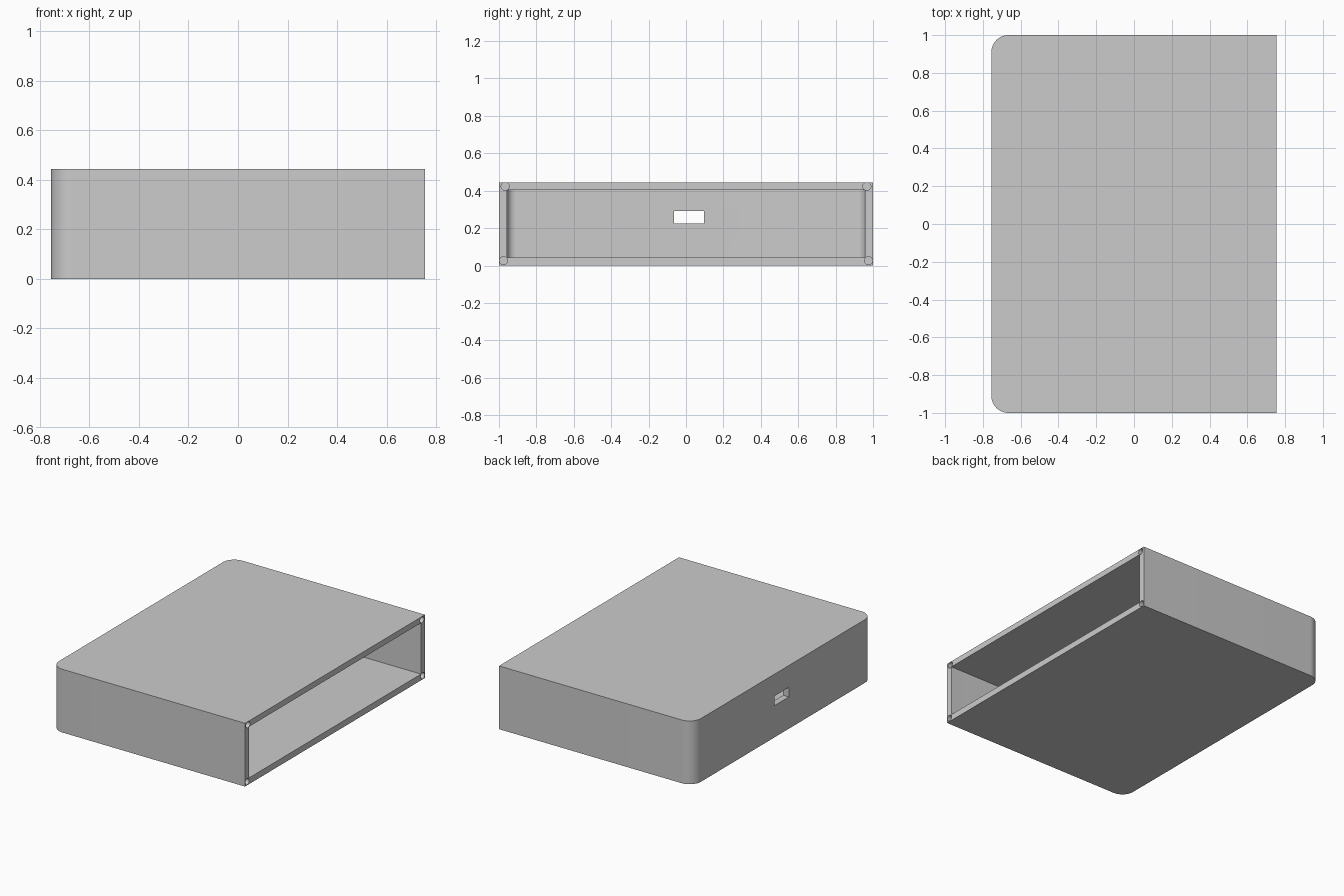
import bpy, bmesh, math

if "Cube" in bpy.data.objects:
    bpy.data.objects.remove(bpy.data.objects["Cube"])

HX, HY, H, T, R = 0.755, 1.0, 0.445, 0.044, 0.09

grey = bpy.data.materials.new("light grey")
grey.diffuse_color = (0.6, 0.6, 0.6, 1)
grey.use_nodes = True
grey.node_tree.nodes["Principled BSDF"].inputs["Base Color"].default_value = grey.diffuse_color


def prism(name, outline, z0, z1):
    """Extrude a flat xy outline from z0 to z1."""
    bm = bmesh.new()
    face = bm.faces.new([bm.verts.new((x, y, z0)) for x, y in outline])
    ext = bmesh.ops.extrude_face_region(bm, geom=[face])
    verts = [g for g in ext["geom"] if isinstance(g, bmesh.types.BMVert)]
    bmesh.ops.translate(bm, verts=verts, vec=(0, 0, z1 - z0))
    bmesh.ops.recalc_face_normals(bm, faces=bm.faces[:])
    mesh = bpy.data.meshes.new(name)
    bm.to_mesh(mesh)
    bm.free()
    mesh.materials.append(grey)
    obj = bpy.data.objects.new(name, mesh)
    bpy.context.collection.objects.link(obj)
    return obj


def rounded_left(x0, x1, hy, r, n=16):
    """Rectangle whose two left corners are rounded."""
    pts = [(x1, -hy), (x1, hy)]
    for sign, start in ((1, 90), (-1, 180)):
        for i in range(n + 1):
            a = math.radians(start + 90 * i / n)
            pts.append((x0 + r + r * math.cos(a), sign * (hy - r) + r * math.sin(a)))
    return pts


# Outer sleeve
case = prism("case_sleeve", rounded_left(-HX, HX, HY, R), 0, H)

# Cutters: open cavity and cable slot
cutters = [
    prism("cavity_cutter", rounded_left(-HX + T, HX + 0.1, HY - T, R - T), T, 0.404),
    prism("slot_cutter", [(-0.9, -0.065), (-0.6, -0.065), (-0.6, 0.095), (-0.9, 0.095)],
          0.224, 0.291),
]

# Cutters: screw holes in the four corners of the open rim
for side in (-1, 1):
    for y, z in ((0.967, 0.423), (0.976, 0.026)):
        bpy.ops.mesh.primitive_cylinder_add(vertices=32, radius=0.0215, depth=0.2,
                                            location=(HX, side * y, z),
                                            rotation=(0, math.pi / 2, 0))
        hole = bpy.context.object
        hole.name = "screw_hole_cutter"
        hole.data.materials.append(grey)
        cutters.append(hole)

for c in cutters:
    c.hide_render = True
    mod = case.modifiers.new(c.name, 'BOOLEAN')
    mod.operation = 'DIFFERENCE'
    mod.solver = 'EXACT'
    mod.object = c

# Apply the cuts and clear the cutters
bpy.ops.object.select_all(action='DESELECT')
bpy.context.view_layer.objects.active = case
case.select_set(True)
for mod in list(case.modifiers):
    bpy.ops.object.modifier_apply(modifier=mod.name)
for c in cutters:
    bpy.data.objects.remove(c)
bpy.ops.object.shade_smooth_by_angle(angle=math.radians(30))
